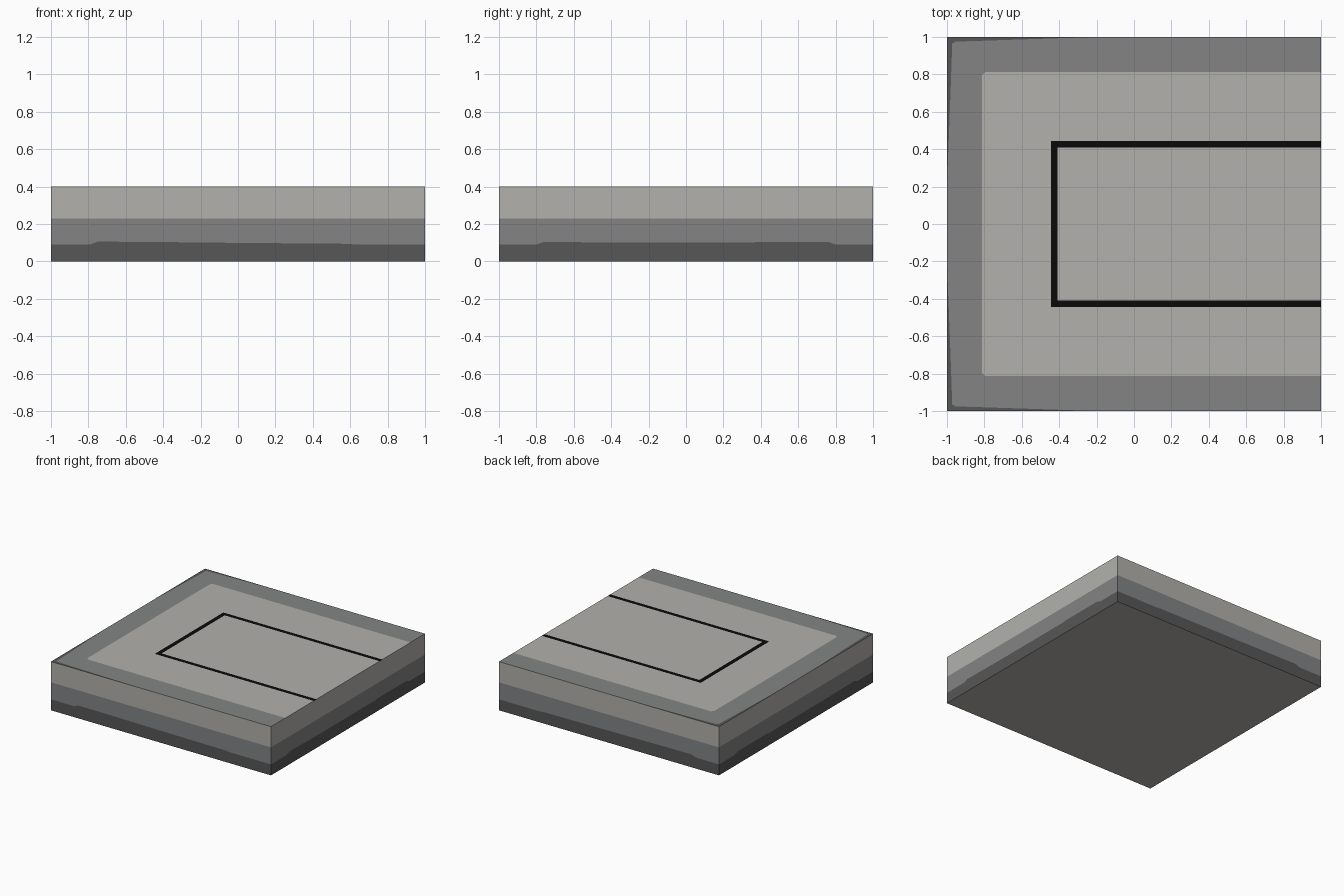
import bpy, bmesh
from mathutils import Vector

if "Cube" in bpy.data.objects:
    bpy.data.objects.remove(bpy.data.objects["Cube"])

# Materials: one per flat colour
COLOURS = [
    ("light_concrete", (0.445, 0.439, 0.413)),
    ("mid_grey", (0.227, 0.231, 0.235)),
    ("dark_grey", (0.095, 0.095, 0.096)),
    ("black_line", (0.003, 0.003, 0.003)),
]
LIGHT, MID, DARK, BLACK = range(4)
mesh = bpy.data.meshes.new("paved_tile")
tile = bpy.data.objects.new("paved_tile", mesh)
bpy.context.collection.objects.link(tile)
for name, rgb in COLOURS:
    mat = bpy.data.materials.new(name)
    mat.diffuse_color = (*rgb, 1)
    mat.use_nodes = True
    mat.node_tree.nodes["Principled BSDF"].inputs["Base Color"].default_value = mat.diffuse_color
    mesh.materials.append(mat)

H = 0.40
CENTRE = Vector((0, 0, H / 2))
bm = bmesh.new()


def face(points, material):
    """Add a flat face that points away from the tile's centre."""
    f = bm.faces.new([bm.verts.new(p) for p in points])
    f.normal_update()
    if f.normal.dot(f.calc_center_median() - CENTRE) < 0:
        f.normal_flip()
    f.material_index = material


def top(points, material):
    face([(x, y, H) for x, y in points], material)


# Side layers: light top band, grey middle band, dark uneven base
wave_long = [(-1, .09), (-.79, .09), (-.75, .106), (-.37, .103), (0, .099),
             (.6, .094), (.62, .09), (1, .09)]
wave_end = [(-1, .09), (-.8, .09), (-.76, .105), (-.37, .1), (.36, .1),
            (.38, .105), (.76, .105), (.8, .09), (1, .09)]
for sign in (-1, 1):
    for wave, place in ((wave_long, lambda t, z: (t, sign, z)),
                        (wave_end, lambda t, z: (sign, t, z))):
        face([place(*p) for p in [(-1, .23), (1, .23), (1, H), (-1, H)]], LIGHT)
        face([place(*p) for p in wave + [(1, .23), (-1, .23)]], MID)
        face([place(*p) for p in [(1, 0), (-1, 0)] + wave[:1] + wave[1:]][:2]
             + [place(*p) for p in wave], DARK)

# Underside
face([(-1, -1, 0), (1, -1, 0), (1, 1, 0), (-1, 1, 0)], LIGHT)

# Top surface, built as mirrored halves
for s in (-1, 1):
    corner = [(-1, .2), (-.981, .7), (-.972, .965), (-.955, .975), (-.5, .99), (-.2, 1)]
    kerb = [(1, .813), (-.795, .813), (-.813, .795), (-.813, 0)]
    outer = [(1, .445), (-.445, .445), (-.445, 0)]
    inner = [(1, .41), (-.408, .41), (-.408, 0)]

    def half(points, material):
        top([(x, s * y) for x, y in points], material)

    half(corner + [(-1, 1)], DARK)                              # worn corner
    half([(-1, 0)] + corner + [(1, 1)] + kerb, MID)             # grey border
    half(kerb + outer[::-1], LIGHT)                             # pavement
    half(outer + inner[::-1], BLACK)                            # black U line
    half(inner + [(1, 0)], LIGHT)                               # centre panel

bmesh.ops.remove_doubles(bm, verts=bm.verts[:], dist=0.0005)
bm.to_mesh(mesh)
bm.free()
